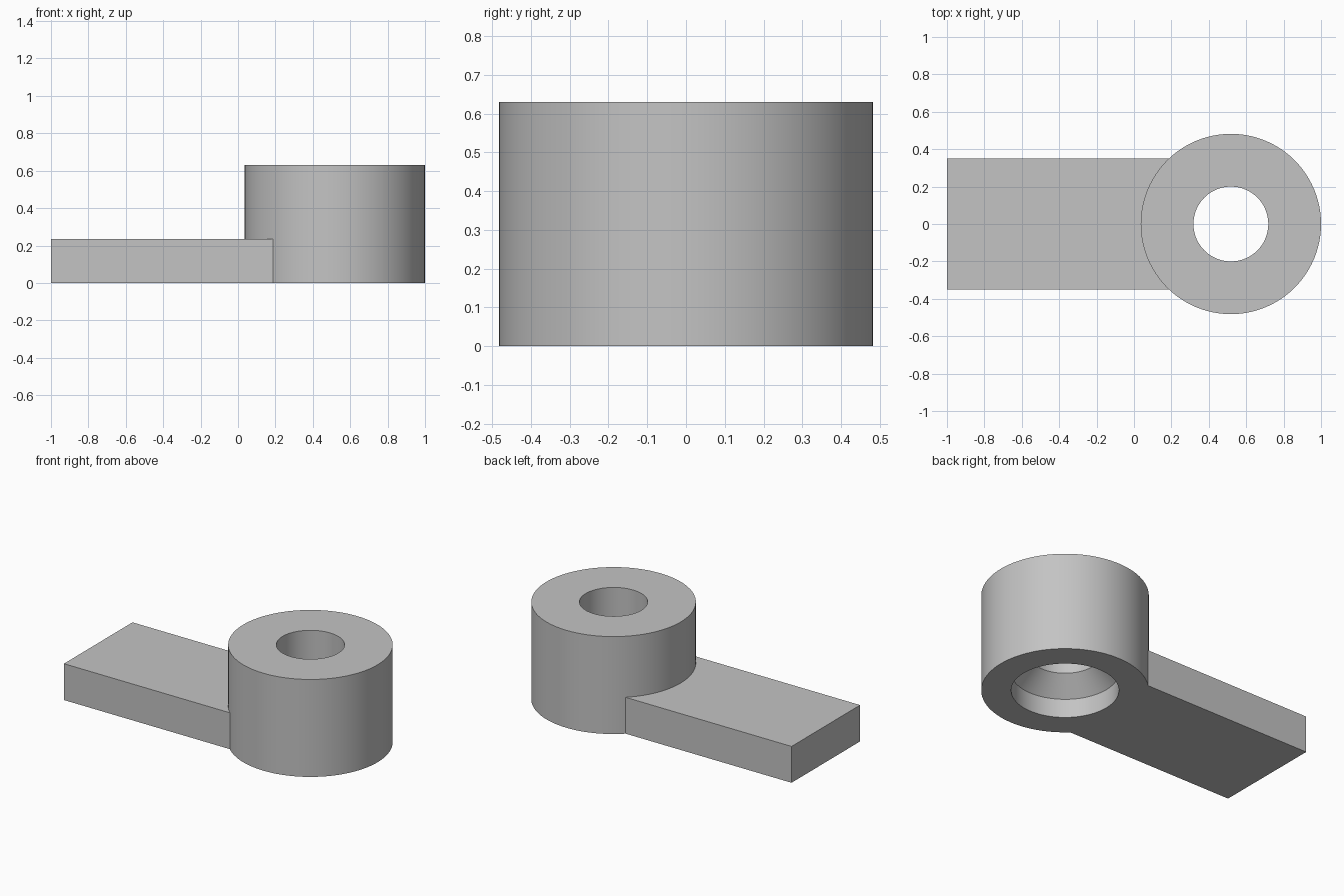
import bpy
import bmesh
import math
from mathutils import Matrix, Vector

cube = bpy.data.objects.get("Cube")
if cube:
    bpy.data.objects.remove(cube, do_unlink=True)

HUB_X = 0.518
HUB_RADIUS = 0.482
HUB_HEIGHT = 0.63
ARM_HALF_WIDTH = 0.35
ARM_HEIGHT = 0.235
ARM_END = 0.19
SEGMENTS = 96

grey = bpy.data.materials.new("plain_grey")
grey.use_nodes = True
colour = (0.55, 0.55, 0.55, 1)
grey.diffuse_color = colour
grey.node_tree.nodes["Principled BSDF"].inputs["Base Color"].default_value = colour


def add_object(name, bm):
    bmesh.ops.recalc_face_normals(bm, faces=bm.faces)
    mesh = bpy.data.meshes.new(name)
    bm.to_mesh(mesh)
    bm.free()
    mesh.materials.append(grey)
    obj = bpy.data.objects.new(name, mesh)
    bpy.context.collection.objects.link(obj)
    return obj


def lathe(name, profile, centre_x):
    """Revolve a closed (radius, height) profile around a vertical axis."""
    bm = bmesh.new()
    rings = []
    for i in range(SEGMENTS):
        a = 2 * math.pi * i / SEGMENTS
        rings.append([bm.verts.new((centre_x + r * math.cos(a), r * math.sin(a), z))
                      for r, z in profile])
    for i, ring in enumerate(rings):
        after = rings[(i + 1) % SEGMENTS]
        for j in range(len(profile)):
            k = (j + 1) % len(profile)
            bm.faces.new((ring[j], after[j], after[k], ring[k]))
    return add_object(name, bm)


def box(name, low, high):
    low, high = Vector(low), Vector(high)
    bm = bmesh.new()
    place = Matrix.Translation((low + high) / 2) @ Matrix.Diagonal((*(high - low), 1))
    bmesh.ops.create_cube(bm, size=1, matrix=place)
    return add_object(name, bm)


# Hub: straight bore above, tapering out to a wider recess underneath
hub = lathe("hub_with_arm", [
    (HUB_RADIUS, 0), (HUB_RADIUS, HUB_HEIGHT),
    (0.20, HUB_HEIGHT), (0.20, 0.23),
    (0.31, 0.12), (0.31, 0),
], HUB_X)

# Flat arm, ending inside the hub wall
arm = box("arm", (-1, -ARM_HALF_WIDTH, 0), (ARM_END, ARM_HALF_WIDTH, ARM_HEIGHT))

# Join both into one solid
join = hub.modifiers.new("join_arm", 'BOOLEAN')
join.operation = 'UNION'
join.solver = 'EXACT'
join.object = arm
bpy.ops.object.select_all(action='DESELECT')
hub.select_set(True)
bpy.context.view_layer.objects.active = hub
bpy.ops.object.modifier_apply(modifier=join.name)
bpy.data.objects.remove(arm, do_unlink=True)

# Smooth round walls, crisp edges
bpy.ops.object.shade_smooth_by_angle(angle=math.radians(30))
